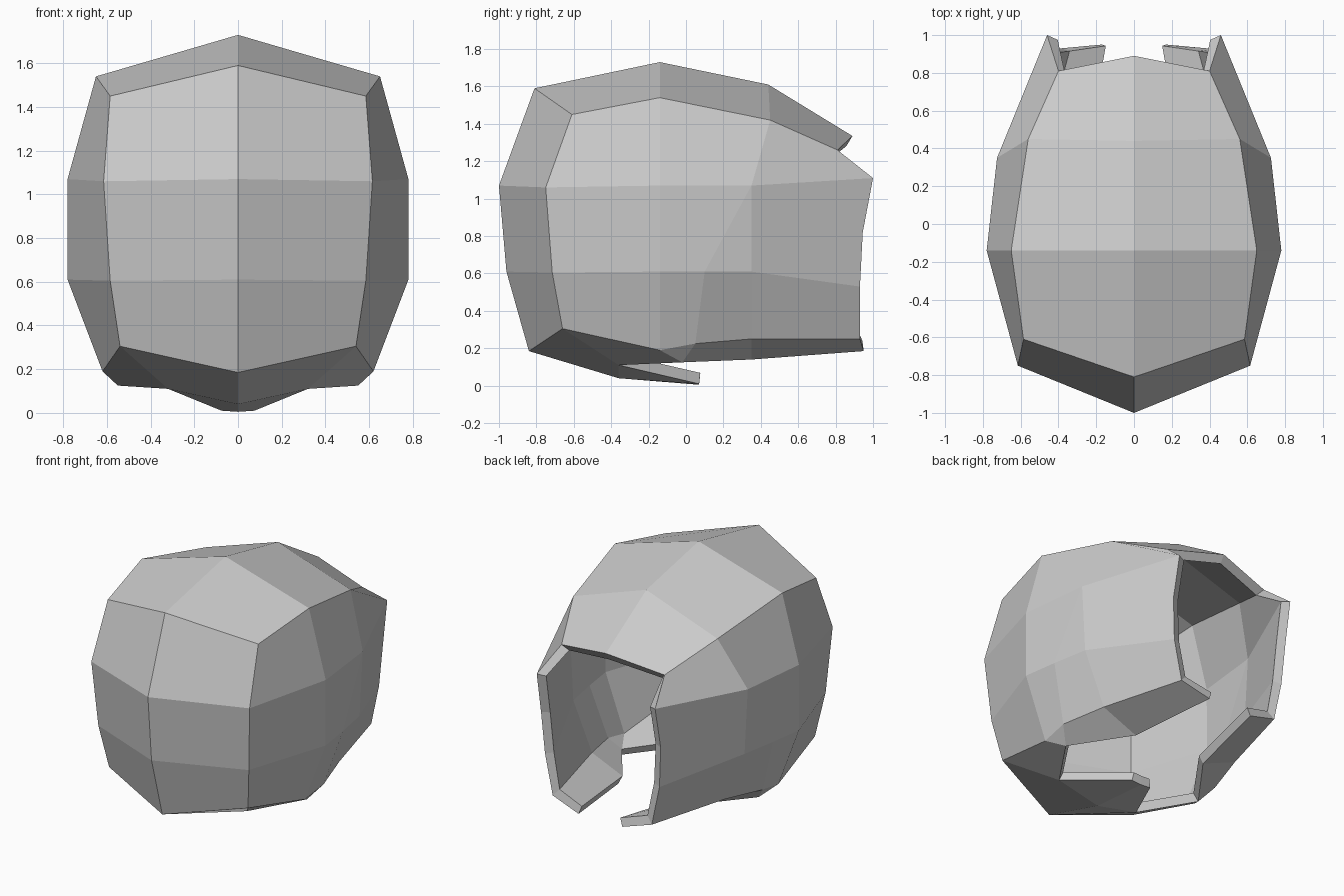
import bpy
import bmesh

if "Cube" in bpy.data.objects:
    bpy.data.objects.remove(bpy.data.objects["Cube"])

bm = bmesh.new()
points = {}


def vert(p):
    if p not in points:
        points[p] = bm.verts.new(p)
    return points[p]


def face(*pts):
    bm.faces.new([vert(p) for p in dict.fromkeys(pts)])


def loft(a, b):
    # repeated points in a rail collapse a quad to a triangle
    for i in range(len(a) - 1):
        face(a[i], a[i + 1], b[i + 1], b[i])


# rails of the right half (x >= 0)
front_mid = [(0, -.84, .185), (0, -.96, .61), (0, -1, 1.07), (0, -.81, 1.59)]
front_edge = [(.54, -.66, .305), (.585, -.715, .605), (.615, -.75, 1.06), (.585, -.61, 1.45)]
top_mid = [front_mid[3], (0, -.14, 1.73), (0, .44, 1.61), (0, .89, 1.335)]
top_edge = [front_edge[3], (.65, -.14, 1.54), (.56, .45, 1.42), (.40, .81, 1.26)]
side_high = [front_edge[2], (.78, -.14, 1.07), (.725, .35, 1.07), (.46, 1, 1.11)]
side_low = [front_edge[1], (.78, -.14, .61), (.745, .1, .61), (.70, .35, .61), (.445, .93, .53)]
side_base = [front_edge[0], (.62, -.14, .19), (.63, .05, .225), (.545, .35, .25), (.385, .93, .25)]
chin_inner = [(0, -.36, .04), (.32, -.36, .11), (.55, -.02, .125)]
flange_inner = [chin_inner[2], chin_inner[2], (.28, .35, .14), (.17, .95, .185)]

# front, crown and side panels
loft(front_mid, front_edge)
loft(top_mid, top_edge)
loft(top_edge, side_high)
loft(side_high[:3] + side_high[2:3], side_low[:4])
face(side_high[2], side_high[3], (.465, .945, .82), side_low[4], side_low[3])
loft(side_low, side_base)

# chin strip, in-turned side flange and rear-pointing tongue
loft([front_mid[0]] + side_base[:2], chin_inner)
loft(side_base[1:], flange_inner)
loft(chin_inner[:2], [(0, .07, .005), (.075, .07, .01)])

# consistent outward normals
bmesh.ops.recalc_face_normals(bm, faces=bm.faces[:])
bm.faces.ensure_lookup_table()
if bm.faces[0].normal.y > 0:
    bmesh.ops.reverse_faces(bm, faces=bm.faces[:])

mesh = bpy.data.meshes.new("helmet_shell")
bm.to_mesh(mesh)
bm.free()
shell = bpy.data.objects.new("helmet_shell", mesh)
bpy.context.collection.objects.link(shell)

# mirror to the left half, then give the shell its wall thickness
mirror = shell.modifiers.new("mirror", 'MIRROR')
mirror.use_clip = True
wall = shell.modifiers.new("wall", 'SOLIDIFY')
wall.thickness = .06
wall.offset = -1
wall.use_even_offset = True
